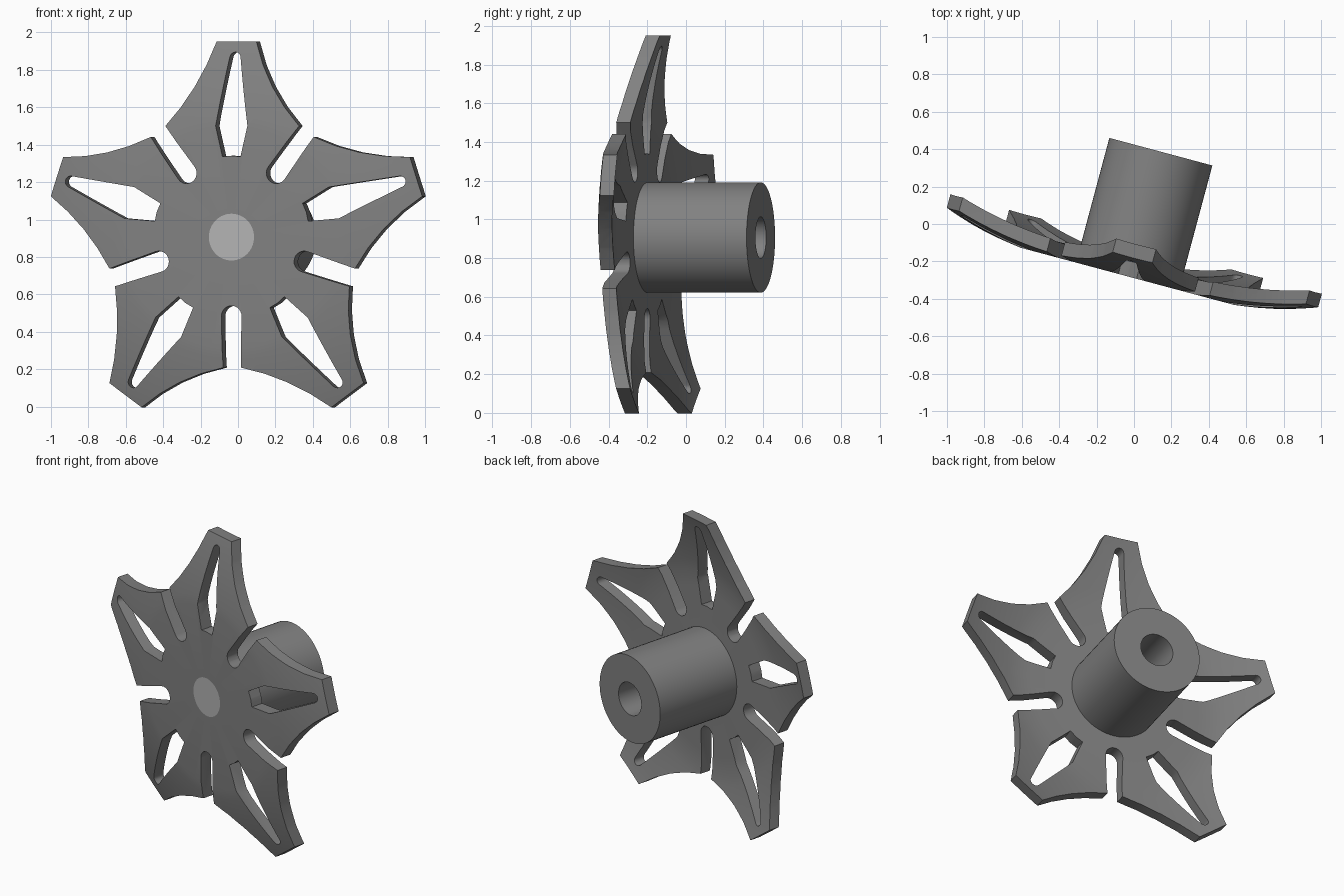
import bpy, bmesh
from math import sin, cos, pi, radians, hypot
from mathutils import Matrix, Vector

if "Cube" in bpy.data.objects:
    bpy.data.objects.remove(bpy.data.objects["Cube"])

# Local frame: wheel axis along +y (pointing back), front face at y = 0
PLACE = Matrix.Translation((-0.035, -0.28, 0.906)) @ Matrix.Rotation(radians(-15), 4, 'Z')


def grey(name, v):
    m = bpy.data.materials.new(name)
    m.diffuse_color = (v, v, v, 1)
    m.use_nodes = True
    m.node_tree.nodes["Principled BSDF"].inputs["Base Color"].default_value = m.diffuse_color
    return m


def to_object(bm, name):
    bmesh.ops.recalc_face_normals(bm, faces=bm.faces)
    me = bpy.data.meshes.new(name)
    bm.to_mesh(me)
    bm.free()
    ob = bpy.data.objects.new(name, me)
    bpy.context.collection.objects.link(ob)
    ob.matrix_world = PLACE
    return ob


def lathe(name, profile, steps=96):
    """Revolve (radius, depth) points about the wheel axis."""
    bm = bmesh.new()
    vs = [bm.verts.new((r, d, 0)) for r, d in profile]
    edges = [bm.edges.new(p) for p in zip(vs, vs[1:])]
    bmesh.ops.spin(bm, geom=vs + edges, cent=(0, 0, 0), axis=(0, 1, 0),
                   angle=2 * pi, steps=steps, use_merge=True)
    bmesh.ops.remove_doubles(bm, verts=bm.verts, dist=1e-5)
    return to_object(bm, name)


def prism(name, loops):
    """Extrude flat (x, z) outlines right through the wheel."""
    bm = bmesh.new()
    for loop in loops:
        f = bm.faces.new([bm.verts.new((x, -0.3, z)) for x, z in loop])
        ext = bmesh.ops.extrude_face_region(bm, geom=[f])['geom']
        bmesh.ops.translate(bm, vec=(0, 0.8, 0),
                            verts=[v for v in ext if isinstance(v, bmesh.types.BMVert)])
    ob = to_object(bm, name)
    ob.hide_render = True
    return ob


def turn(pts, a):
    """Rotate (x, z) points clockwise by a degrees."""
    c, s = cos(radians(a)), sin(radians(a))
    return [(x * c + z * s, z * c - x * s) for x, z in pts]


def arc(cx, cz, r, a0, a1, n):
    return [(cx + r * cos(radians(a0 + (a1 - a0) * i / n)),
             cz + r * sin(radians(a0 + (a1 - a0) * i / n))) for i in range(n + 1)]


# Outline of one arm: concave flanks, then the round-ended slot to the next arm
tip, mid, wide = Vector((0.11, 1.045)), Vector((0.19, 0.788)), Vector((0.37, 0.594))
flank = []
for i in range(5):
    t = i / 4
    flank.append(tuple(tip * (1 - t) ** 2 + mid * 2 * t * (1 - t) + wide * t * t))
slot = turn(arc(0, 0.423, 0.056, -180, 0, 12), 36)
arm = [(-x, z) for x, z in flank[::-1]] + flank + slot
outline = [p for k in range(5) for p in turn(arm, 72 * k)]

# Kite-shaped window in each arm
window = [(-0.05, 0.43), (0, 0.435), (0.05, 0.43), (0.088, 0.595)] \
    + arc(0, 0.959, 0.03, 10, 170, 10) + [(-0.088, 0.595)]
windows = [turn(window, 72 * k) for k in range(5)]

# Dished disc: flat centre, rim sweeping backwards
rim = [(0.59, 0), (0.65, 0.008), (0.72, 0.019), (0.8, 0.035), (0.88, 0.054),
       (0.95, 0.073), (1.02, 0.094), (1.1, 0.122)]
back = [(r, d + 0.075) for r, d in rim[:0:-1]] + [(0.55, 0.08), (0.3, 0.085), (0, 0.085)]
wheel = lathe("star_wheel", [(0, 0), (0.125, 0)] + rim + back)
cutters = [(prism("outline_cutter", [outline]), 'INTERSECT'),
           (prism("window_cutter", windows), 'DIFFERENCE')]
for cutter, op in cutters:
    mod = wheel.modifiers.new(op, 'BOOLEAN')
    mod.object, mod.operation, mod.solver = cutter, op, 'EXACT'
bpy.context.view_layer.update()
wheel_eval = wheel.evaluated_get(bpy.context.evaluated_depsgraph_get())
mesh = bpy.data.meshes.new_from_object(wheel_eval)
wheel.modifiers.clear()
wheel.data = mesh
for cutter, _ in cutters:
    bpy.data.objects.remove(cutter)

# Hub with a deep bore open at the back
hub = lathe("hub", [(0.285, 0.075), (0.285, 0.69), (0.107, 0.69), (0.107, 0.09), (0, 0.09)], 64)

# Dark grey metal, with a lighter round spot at the middle of the front
dark, light = grey("dark_grey", 0.22), grey("light_grey", 0.45)
for ob in (wheel, hub):
    ob.data.materials.clear()
    ob.data.materials.append(dark)
    bpy.ops.object.select_all(action='DESELECT')
    ob.select_set(True)
    bpy.context.view_layer.objects.active = ob
    bpy.ops.object.shade_smooth_by_angle(angle=radians(30))
wheel.data.materials.append(light)
for p in wheel.data.polygons:
    p.material_index = 0
    pts = [wheel.data.vertices[i].co for i in p.vertices]
    if all(hypot(c.x, c.z) < 0.13 and c.y < 0.01 for c in pts):
        p.material_index = 1
